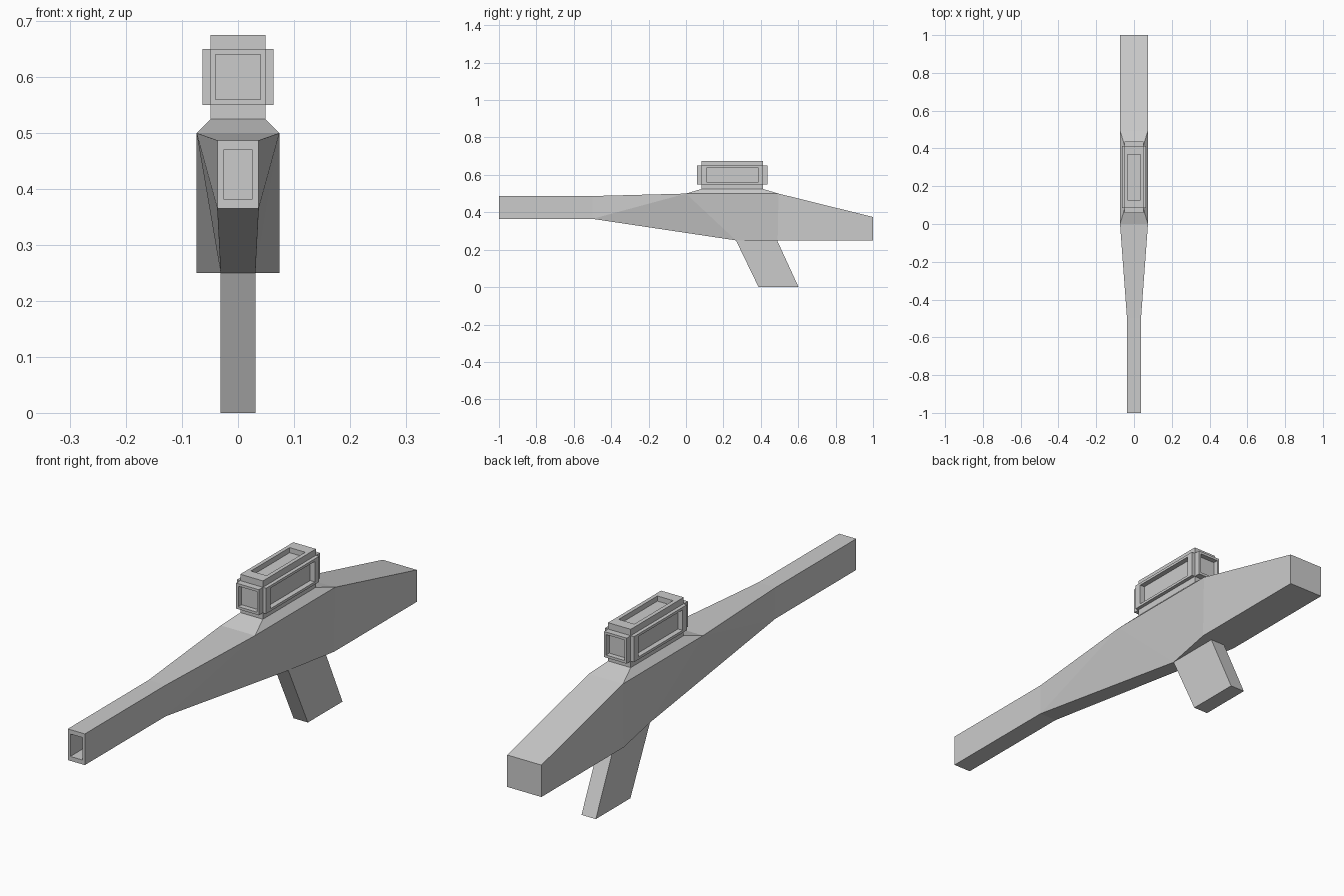
import bpy, bmesh
from mathutils import Vector

if "Cube" in bpy.data.objects:
    bpy.data.objects.remove(bpy.data.objects["Cube"])


def loft(bm, rings):
    """Join four-sided rings of (x, y, z) points; caps both ends."""
    vs = [[bm.verts.new(p) for p in ring] for ring in rings]
    for a, b in zip(vs, vs[1:]):
        for i in range(4):
            j = (i + 1) % 4
            bm.faces.new((a[i], a[j], b[j], b[i]))
    bm.faces.new(vs[0][::-1])
    bm.faces.new(vs[-1])
    bmesh.ops.recalc_face_normals(bm, faces=bm.faces[:])
    return vs


def section(top, bottom):
    """Ring from (half width, y, z) of its upper and lower edges."""
    (tw, ty, tz), (bw, by, bz) = top, bottom
    return [(-tw, ty, tz), (tw, ty, tz), (bw, by, bz), (-bw, by, bz)]


def face_at(bm, normal):
    """Outermost face pointing along normal."""
    n = Vector(normal)
    bm.normal_update()
    faces = [f for f in bm.faces if f.normal.dot(n) > 0.99]
    return max(faces, key=lambda f: (round(f.calc_center_median().dot(n), 4), f.calc_area()))


def extrude(bm, face, move=(0, 0, 0), scale=(1, 1, 1)):
    new = bmesh.ops.extrude_discrete_faces(bm, faces=[face])["faces"][0]
    c = new.calc_center_median()
    for v in new.verts:
        d = v.co - c
        v.co = c + Vector(move) + Vector([d[i] * scale[i] for i in range(3)])
    return new


def finish(bm, name):
    bmesh.ops.recalc_face_normals(bm, faces=bm.faces[:])
    mesh = bpy.data.meshes.new(name)
    bm.to_mesh(mesh)
    bm.free()
    ob = bpy.data.objects.new(name, mesh)
    bpy.context.collection.objects.link(ob)
    return ob


# Body: barrel, tapering receiver and stock
bm = bmesh.new()
rings = loft(bm, [
    section((0.037, -1, 0.487), (0.037, -1, 0.365)),
    section((0.037, -0.5, 0.487), (0.037, -0.5, 0.365)),
    section((0.074, 0, 0.5), (0.031, 0.267, 0.25)),
    section((0.074, 0.495, 0.5), (0.074, 0.49, 0.25)),
    section((0.074, 1, 0.375), (0.074, 1, 0.25)),
])
for top, low in ((0, 3), (1, 2)):
    bmesh.ops.connect_verts(bm, verts=[rings[2][top], rings[1][low]])

# Muzzle opening
rim = extrude(bm, face_at(bm, (0, -1, 0)), scale=(0.7, 1, 0.72))
extrude(bm, rim, move=(0, 0.1, 0))

# Sloped sight mount raised from the receiver top
top = next(f for f in bm.faces if set(f.verts) == {*rings[2][:2], *rings[3][:2]})
extrude(bm, top, move=(0, 0, 0.025), scale=(0.66, 0.663, 1))
finish(bm, "body")

# Grip: slanted block
bm = bmesh.new()
loft(bm, [[(-0.031, a, z), (0.031, a, z), (0.031, b, z), (-0.031, b, z)]
          for a, b, z in ((0.388, 0.602, 0), (0.267, 0.487, 0.25))])
finish(bm, "grip")

# Sight: block with raised, recessed panels on four sides and a recessed top
bm = bmesh.new()
loft(bm, [[(-0.049, 0.084, z), (0.049, 0.084, z), (0.049, 0.412, z), (-0.049, 0.412, z)]
          for z in (0.525, 0.55, 0.65, 0.675)])
DEPTH = 0.02
panels = [
    ((1, 0, 0), 0.014, (1, 0.835, 0.8)),
    ((-1, 0, 0), 0.014, (1, 0.835, 0.8)),
    ((0, 1, 0), 0.025, (0.82, 1, 0.8)),
    ((0, -1, 0), 0.025, (0.82, 1, 0.8)),
    ((0, 0, 1), 0, (0.69, 0.73, 1)),
]
for normal, height, inset in panels:
    n = Vector(normal)
    face = face_at(bm, normal)
    if height:
        face = extrude(bm, face, move=n * height)
    face = extrude(bm, face, scale=inset)
    extrude(bm, face, move=-n * DEPTH)
finish(bm, "sight")
